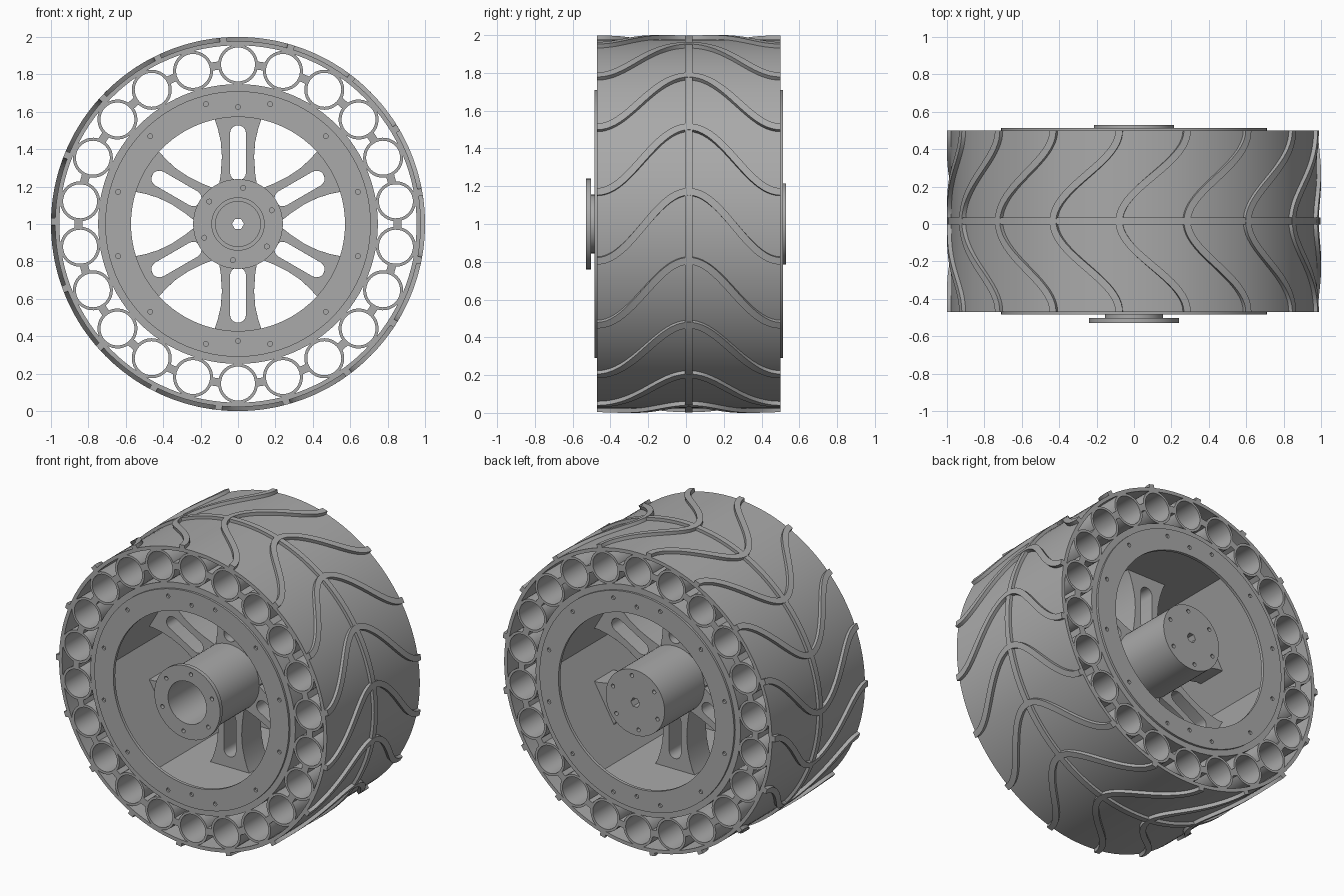
import bpy, bmesh, math
from math import sin, cos, pi, radians
from mathutils import Matrix

if "Cube" in bpy.data.objects:
    bpy.data.objects.remove(bpy.data.objects["Cube"])

grey = bpy.data.materials.new("plain_grey")
grey.use_nodes = True
COLOUR = (0.4, 0.4, 0.4, 1)
grey.diffuse_color = COLOUR
grey.node_tree.nodes["Principled BSDF"].inputs["Base Color"].default_value = COLOUR

FRONT, BACK = -0.47, 0.50
MID = (FRONT + BACK) / 2


def circle(r, n=96, x=0, z=0, start=0):
    """Closed ring of points, angles measured clockwise from the top."""
    return [(x + r * sin(start + 2 * pi * i / n), z + r * cos(start + 2 * pi * i / n))
            for i in range(n)]


def hole_ring(r, count, start, size=0.013):
    return [circle(size, 12, r * sin(start + 2 * pi * i / count), r * cos(start + 2 * pi * i / count))
            for i in range(count)]


def finish(name, bm, bevel=0):
    mesh = bpy.data.meshes.new(name)
    bm.to_mesh(mesh)
    bm.free()
    mesh.materials.append(grey)
    ob = bpy.data.objects.new(name, mesh)
    ob.location.z = 1
    bpy.context.collection.objects.link(ob)
    bpy.ops.object.select_all(action='DESELECT')
    ob.select_set(True)
    bpy.context.view_layer.objects.active = ob
    if bevel:
        mod = ob.modifiers.new("Round edges", 'BEVEL')
        mod.width, mod.segments = bevel, 3
        mod.limit_method, mod.angle_limit = 'ANGLE', radians(40)
    bpy.ops.object.shade_smooth_by_angle(angle=radians(35))
    return ob


def slab(loops, y0, y1):
    """Flat outline with holes, extruded along y; returned as a bmesh."""
    curve = bpy.data.curves.new("outline", 'CURVE')
    curve.dimensions, curve.fill_mode = '2D', 'BOTH'
    curve.extrude = (y1 - y0) / 2
    for pts in loops:
        sp = curve.splines.new('POLY')
        sp.points.add(len(pts) - 1)
        for p, (x, z) in zip(sp.points, pts):
            p.co = (x, z, 0, 1)
        sp.use_cyclic_u = True
    ob = bpy.data.objects.new("outline", curve)
    bpy.context.collection.objects.link(ob)
    mesh = bpy.data.meshes.new_from_object(ob.evaluated_get(bpy.context.evaluated_depsgraph_get()))
    bpy.data.objects.remove(ob)
    bpy.data.curves.remove(curve)
    bm = bmesh.new()
    bm.from_mesh(mesh)
    bpy.data.meshes.remove(mesh)
    bmesh.ops.remove_doubles(bm, verts=bm.verts, dist=1e-5)
    bmesh.ops.dissolve_limit(bm, angle_limit=0.01, verts=bm.verts, edges=bm.edges)
    bmesh.ops.recalc_face_normals(bm, faces=bm.faces)
    bm.transform(Matrix.Translation((0, (y0 + y1) / 2, 0)) @ Matrix.Rotation(pi / 2, 4, 'X'))
    return bm


def repeat(bm, count):
    """Copies the geometry around the axle."""
    source = bm.verts[:] + bm.edges[:] + bm.faces[:]
    for i in range(1, count):
        new = bmesh.ops.duplicate(bm, geom=source)["geom"]
        bmesh.ops.rotate(bm, verts=[v for v in new if isinstance(v, bmesh.types.BMVert)],
                         matrix=Matrix.Rotation(2 * pi * i / count, 3, 'Y'))
    return bm


# Rim drum with a six-sided inside, and its end plates
finish("rim_drum", slab([circle(0.748), circle(0.69, 6, start=radians(30))], FRONT, BACK))
plate = [circle(0.71), circle(0.572)] + hole_ring(0.663, 12, radians(15)) + hole_ring(0.625, 2, 0)
finish("front_plate", slab(plate, FRONT - 0.014, FRONT + 0.006))
finish("back_plate", slab(plate, BACK - 0.006, BACK + 0.014))

# Ring of cushion tubes, joined by narrow webs
TUBES, TUBE_R = 22, 0.853
finish("cushion_tubes", repeat(slab([circle(0.107, 32, z=TUBE_R), circle(0.091, 32, z=TUBE_R)],
                                    FRONT, BACK), TUBES))
web = [(-0.02, -0.022), (0.02, -0.022), (0.02, 0.022), (-0.02, 0.022)]
bm = slab([[(x, z + TUBE_R) for x, z in web]], FRONT, BACK)
bm.transform(Matrix.Rotation(pi / TUBES, 4, 'Y'))
finish("tube_webs", repeat(bm, TUBES))

# Tread band, centre ridge and swept chevron ribs
finish("tread_band", slab([circle(0.978, 128), circle(0.955, 128)], FRONT, BACK))
finish("centre_ridge", slab([circle(0.998, 128), circle(0.97, 128)], MID - 0.019, MID + 0.019))
RIBS, STEPS = 17, 40
half, sweep = (BACK - FRONT) / 2, radians(21.2)
bm = bmesh.new()
rows = []
for i in range(STEPS + 1):
    t = 2 * i / STEPS - 1
    phi = radians(-4.6) + sweep * (1 - cos(pi * t)) / 2
    slope = sweep * pi / 2 * sin(pi * t) / half
    w = 0.019 * math.sqrt(1 + slope * slope)
    corners = ((phi - w, 0.97), (phi - w, 1.0), (phi + w, 1.0), (phi + w, 0.97))
    rows.append([bm.verts.new((r * sin(a), MID + t * half, r * cos(a))) for a, r in corners])
for a, b in zip(rows, rows[1:]):
    for k in range(4):
        bm.faces.new((a[k], a[k - 1], b[k - 1], b[k]))
bm.faces.new(rows[0])
bm.faces.new(rows[-1])
bmesh.ops.recalc_face_normals(bm, faces=bm.faces)
finish("tread_ribs", repeat(bm, RIBS))

# Six slotted, flared spokes
side = [(0.105, 0.18), (0.092, 0.27), (0.086, 0.36), (0.092, 0.44),
        (0.108, 0.51), (0.128, 0.57), (0.15, 0.61)]
outline = side + [(-x, z) for x, z in reversed(side)]
slot = [(0.043 * cos(pi * i / 8), (0.485 if i <= 8 else 0.275) + 0.043 * sin(pi * i / 8))
        for i in range(9)]
slot += [(-x, 0.76 - z) for x, z in slot]
finish("spokes", repeat(slab([outline, slot], MID - 0.1, MID + 0.1), 6), bevel=0.015)

# Hub: hollow barrel, front flange on a neck, closed back with a hex socket
bore = circle(0.14, 48)
finish("hub_barrel", slab([circle(0.215, 64), bore], FRONT - 0.01, 0.33))
finish("hub_neck", slab([circle(0.155, 64), bore], -0.505, FRONT))
finish("hub_flange", slab([circle(0.24, 64), bore] + hole_ring(0.195, 6, radians(8)), -0.53, -0.503))
finish("bore_liner", slab([circle(0.142, 48), circle(0.12, 48)], 0.1, 0.33))
hex_hole = circle(0.032, 6, start=radians(30))
finish("hub_back", slab([circle(0.215, 64), hex_hole] + hole_ring(0.175, 6, radians(8)), 0.33, 0.53))
